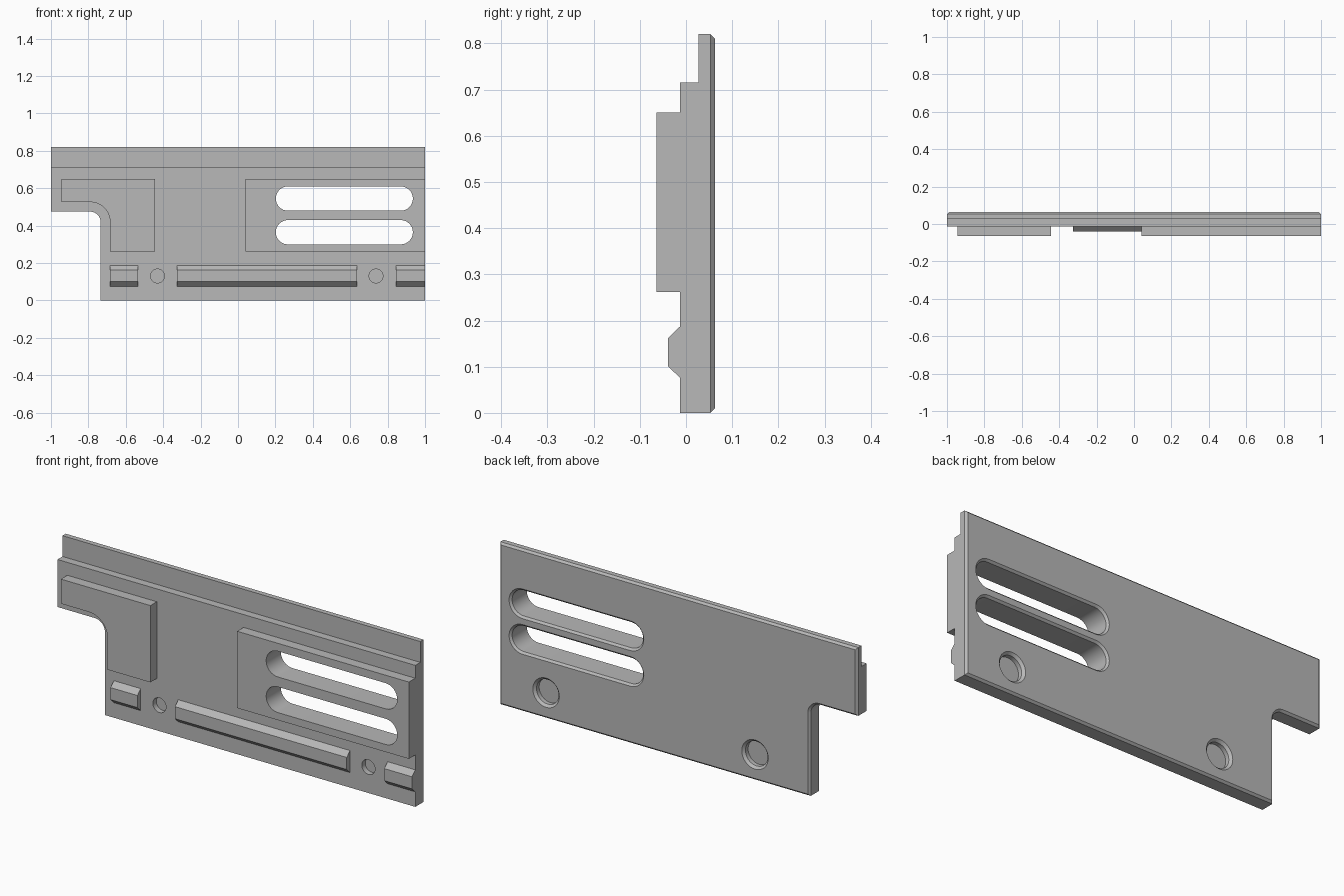
import bpy, bmesh, math

if "Cube" in bpy.data.objects:
    bpy.data.objects.remove(bpy.data.objects["Cube"])

grey = bpy.data.materials.new("light_grey")
grey.diffuse_color = (0.48, 0.48, 0.48, 1)
grey.use_nodes = True
grey.node_tree.nodes["Principled BSDF"].inputs["Base Color"].default_value = grey.diffuse_color
FRONT, BACK = -0.013, 0.063


def loft(name, rings):
    """Solid through stacked (y, outline) rings; outlines are (x, z) lists."""
    bm = bmesh.new()
    loops = [[bm.verts.new((x, y, z)) for x, z in pts] for y, pts in rings]
    n = len(loops[0])
    for a, b in zip(loops, loops[1:]):
        for i in range(n):
            j = (i + 1) % n
            bm.faces.new((a[i], a[j], b[j], b[i]))
    bm.faces.new(loops[0])
    bm.faces.new(loops[-1])
    bmesh.ops.recalc_face_normals(bm, faces=bm.faces)
    me = bpy.data.meshes.new(name)
    bm.to_mesh(me)
    bm.free()
    me.materials.append(grey)
    ob = bpy.data.objects.new(name, me)
    bpy.context.collection.objects.link(ob)
    return ob


def rect(x0, x1, z0, z1):
    return [(x0, z0), (x1, z0), (x1, z1), (x0, z1)]


def notched(x0, x1, z0, z1, d):
    """Rectangle with the rounded lower-left notch, offset by d."""
    r = 0.055 + d
    arc = [(-0.79 + r * math.cos(t), 0.42 + r * math.sin(t))
           for t in (math.pi / 2 * i / 14 for i in range(15))]
    return [(arc[0][0], z0), *arc, (x0, arc[-1][1]), (x0, z1), (x1, z1), (x1, z0)]


def slot(x0, x1, z, r, n=16):
    """Capsule outline between two arc centres (a circle if they coincide)."""
    pts = []
    for cx, start in ((x1, -math.pi / 2), (x0, math.pi / 2)):
        last = n if x0 == x1 else n + 1
        pts += [(cx + r * math.cos(start + math.pi * i / n),
                 z + r * math.sin(start + math.pi * i / n)) for i in range(last)]
    return pts


def cut(ob, cutters):
    bpy.context.view_layer.objects.active = ob
    for c in cutters:
        m = ob.modifiers.new("cut", 'BOOLEAN')
        m.operation, m.solver, m.object = 'DIFFERENCE', 'EXACT', c
        bpy.ops.object.modifier_apply(modifier=m.name)


# Main plate with chamfered back edge
e = 0.01
plate = loft("plate", [
    (FRONT, notched(-1, 1, 0, 0.82, 0)),
    (BACK - e, notched(-1, 1, 0, 0.82, 0)),
    (BACK, notched(-1 + e, 1 - e, e, 0.82 - e, e))])

# Raised pads
left_pad = loft("left_pad", [
    (y, notched(-0.945, -0.445, 0.262, 0.65, 0.051)) for y in (-0.064, FRONT)])
right_pad = loft("right_pad", [
    (y, rect(0.04, 1, 0.262, 0.65)) for y in (-0.064, FRONT)])

# Bevelled ridge segments along the bottom
ridges = []
for name, x0, x1 in (("left_ridge", -0.685, -0.535),
                     ("middle_ridge", -0.325, 0.635),
                     ("right_ridge", 0.845, 1.0)):
    ridges.append(loft(name, [(-0.039, rect(x0, x1, 0.101, 0.162)),
                              (FRONT, rect(x0, x1, 0.076, 0.187))]))

# Cutters: top step, long slots, blind front holes and back pockets
step = loft("step_cutter", [(y, rect(-1.1, 1.1, 0.715, 0.9)) for y in (-0.1, 0.027)])
slots = [loft("slot_cutter", [(-0.1, slot(0.267, 0.87, z, 0.065)),
                              (BACK - e, slot(0.267, 0.87, z, 0.065)),
                              (BACK + e, slot(0.267, 0.87, z, 0.065 + 2 * e))])
         for z in (0.545, 0.365)]
holes = []
for x in (-0.43, 0.738):
    holes.append(loft("front_hole_cutter", [
        (y, slot(x, x, 0.131, 0.037)) for y in (-0.1, 0.015)]))
    holes.append(loft("back_pocket_cutter", [
        (0.03, slot(x, x, 0.131, 0.062)),
        (BACK - 0.012, slot(x, x, 0.131, 0.062)),
        (BACK + 0.012, slot(x, x, 0.131, 0.086))]))

cut(plate, [step] + slots + holes)
cut(right_pad, slots)
for c in [step] + slots + holes:
    bpy.data.objects.remove(c)

# Smooth the round walls, keep edges sharp
bpy.ops.object.select_all(action='DESELECT')
for ob in [plate, left_pad, right_pad] + ridges:
    ob.select_set(True)
bpy.context.view_layer.objects.active = plate
bpy.ops.object.shade_smooth_by_angle(angle=math.radians(30))
